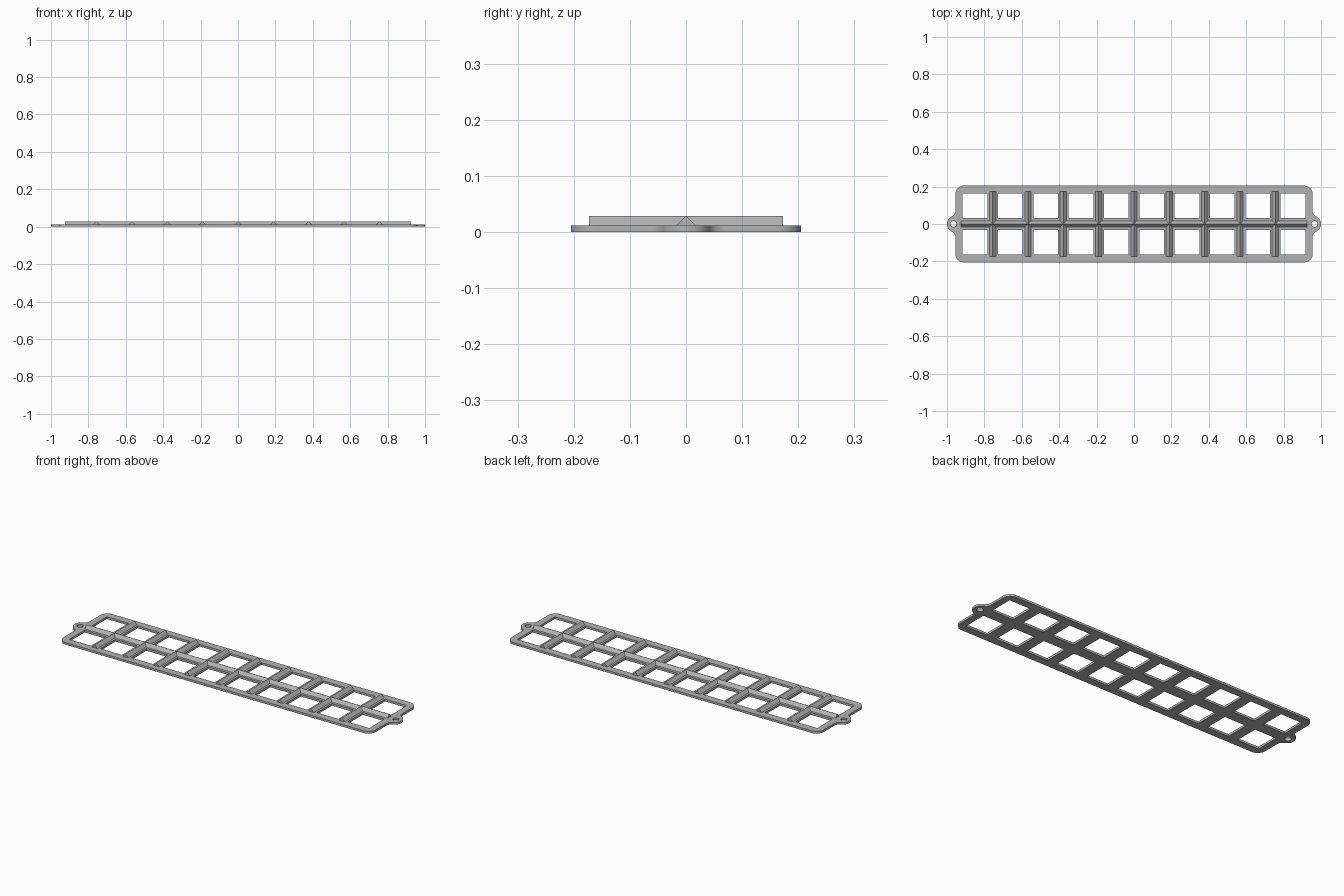
import bpy
import bmesh
from math import cos, sin, pi, atan2, sqrt

if "Cube" in bpy.data.objects:
    bpy.data.objects.remove(bpy.data.objects["Cube"], do_unlink=True)

HALF_X, HALF_Y, THICK, PEAK = 0.955, 0.205, 0.012, 0.029
PITCH, CELL, COLUMNS = 0.189, 0.066, 10
ROW_Y = 0.097

grey = bpy.data.materials.new("mid_grey")
grey.use_nodes = True
grey.diffuse_color = (0.45, 0.45, 0.45, 1)
grey.node_tree.nodes["Principled BSDF"].inputs["Base Color"].default_value = (0.45, 0.45, 0.45, 1)


def arc(cx, cy, r, start, end, steps=10):
    return [(cx + r * cos(start + (end - start) * i / steps),
             cy + r * sin(start + (end - start) * i / steps)) for i in range(steps + 1)]


def quarter_outline():
    """Outline from the end-tab tip to the middle of the long edge."""
    tab, fillet, corner = 0.045, 0.03, 0.045
    rise = sqrt((tab + fillet) ** 2 - fillet ** 2)
    lean = atan2(rise, fillet)
    pts = arc(HALF_X, 0, tab, 0, lean)
    pts += arc(HALF_X + fillet, rise, fillet, lean + pi, pi)[1:]
    pts += arc(HALF_X - corner, HALF_Y - corner, corner, 0, pi / 2)
    return pts


# Plate outline, mirrored into all four quarters
quarter = quarter_outline()
half = quarter + [(-x, y) for x, y in reversed(quarter)]
loops = [half + [(x, -y) for x, y in reversed(half)][1:-1]]

# Two rows of square windows and a screw hole in each end tab
for i in range(COLUMNS):
    cx = (i - (COLUMNS - 1) / 2) * PITCH
    for cy in (-ROW_Y, ROW_Y):
        loops.append([(cx + sx * CELL, cy + sy * CELL)
                      for sx, sy in ((-1, -1), (1, -1), (1, 1), (-1, 1))])
for side in (-1, 1):
    loops.append(arc(side * 0.965, 0, 0.016, 0, 2 * pi, 24)[:-1])

curve = bpy.data.curves.new("grid_plate", "CURVE")
curve.dimensions = "2D"
curve.fill_mode = "BOTH"
curve.extrude = THICK / 2
for pts in loops:
    spline = curve.splines.new("POLY")
    spline.points.add(len(pts) - 1)
    for point, (x, y) in zip(spline.points, pts):
        point.co = (x, y, 0, 1)
    spline.use_cyclic_u = True
curve.materials.append(grey)
plate = bpy.data.objects.new("grid_plate", curve)
plate.location.z = THICK / 2
bpy.context.collection.objects.link(plate)
bpy.context.view_layer.objects.active = plate
plate.select_set(True)
bpy.ops.object.convert(target="MESH")

# Weld the caps to the walls
bm = bmesh.new()
bm.from_mesh(plate.data)
bmesh.ops.remove_doubles(bm, verts=bm.verts, dist=0.0001)
bmesh.ops.recalc_face_normals(bm, faces=bm.faces)
bm.to_mesh(plate.data)
bm.free()
bpy.ops.object.shade_smooth_by_angle(angle=pi / 6)


def ridge(name, center_x, half_len, along_x):
    """Triangular bar standing on the plate."""
    bm = bmesh.new()
    section = ((-0.018, THICK - 0.001), (0.018, THICK - 0.001), (0, PEAK))
    verts = [bm.verts.new((center_x + d, s, z) if along_x else (center_x + s, d, z))
             for d in (-half_len, half_len) for s, z in section]
    bm.faces.new(verts[:3])
    bm.faces.new(verts[3:])
    for i in range(3):
        j = (i + 1) % 3
        bm.faces.new((verts[i], verts[j], verts[j + 3], verts[i + 3]))
    bmesh.ops.recalc_face_normals(bm, faces=bm.faces)
    mesh = bpy.data.meshes.new(name)
    bm.to_mesh(mesh)
    bm.free()
    mesh.materials.append(grey)
    bpy.context.collection.objects.link(bpy.data.objects.new(name, mesh))


# Long spine and the cross ridges between the columns
ridge("spine_ridge", 0, 0.925, True)
for i in range(1, COLUMNS):
    ridge(f"cross_ridge_{i}", (i - COLUMNS / 2) * PITCH, 0.173, False)
